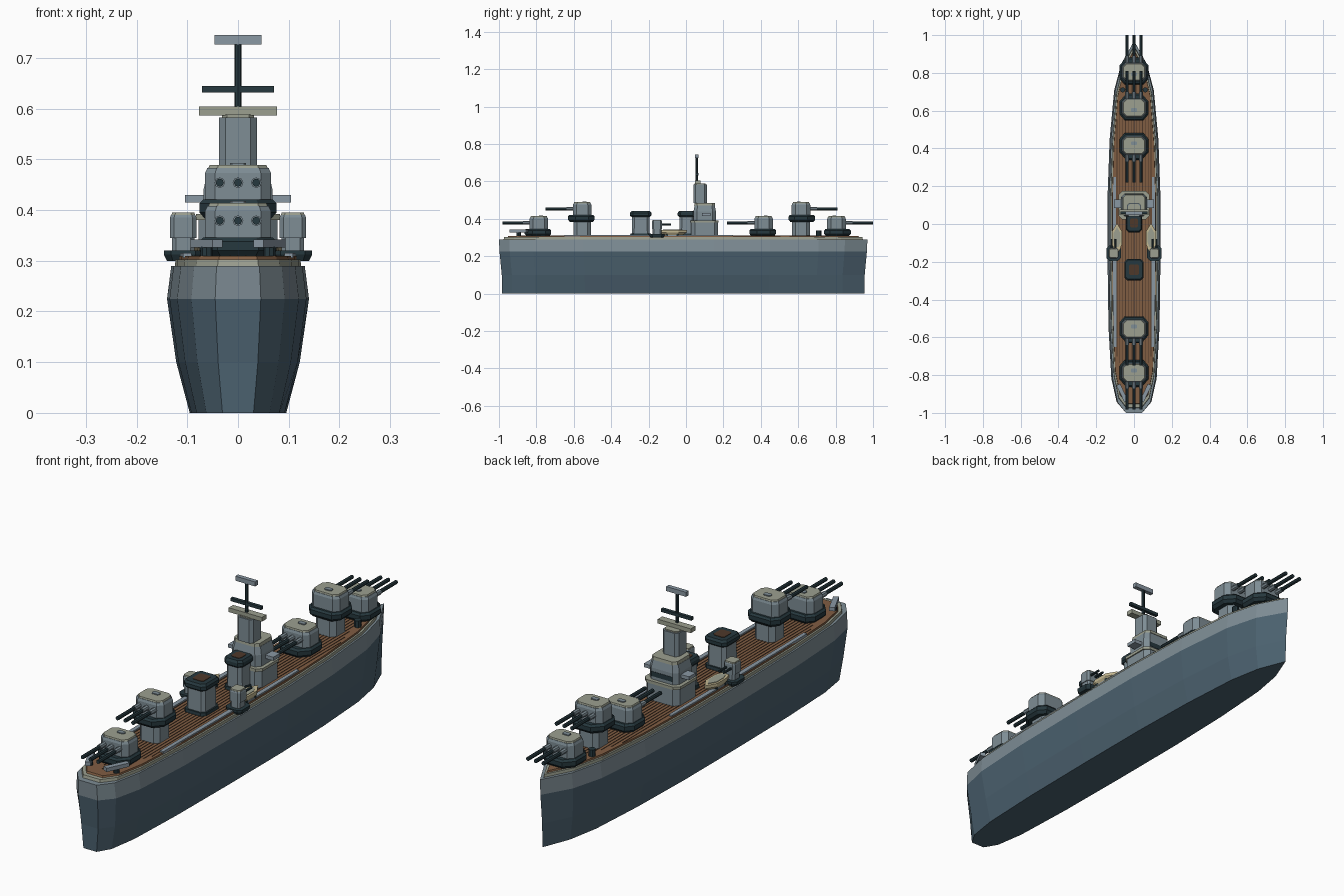
import bpy, bmesh, math
from mathutils import Vector

old = bpy.data.objects.get("Cube")
if old:
    bpy.data.objects.remove(old, do_unlink=True)


def material(name, r, g, b):
    lin = [((c / 255 + 0.055) / 1.055) ** 2.4 for c in (r, g, b)] + [1]
    m = bpy.data.materials.new(name)
    m.use_nodes = True
    m.diffuse_color = lin
    m.node_tree.nodes["Principled BSDF"].inputs["Base Color"].default_value = lin
    return m


HULL = material("slate blue", 76, 98, 112)
GREY = material("ship grey", 126, 141, 149)
ROOF = material("pale stone", 156, 160, 144)
DARK = material("dark slate", 38, 56, 62)
WOOD = material("deck wood", 128, 93, 66)
SEAM = material("dark wood", 78, 56, 42)
CREAM = material("boat cream", 196, 184, 146)
LIGHT = material("light grey", 138, 152, 163)


def finish(name, bm, mats):
    bmesh.ops.recalc_face_normals(bm, faces=bm.faces)
    me = bpy.data.meshes.new(name)
    bm.to_mesh(me)
    bm.free()
    ob = bpy.data.objects.new(name, me)
    for m in mats:
        me.materials.append(m)
    bpy.context.collection.objects.link(ob)
    return ob


def loft(name, rings, mats):
    """Skin a stack of matching rings and cap both ends."""
    bm = bmesh.new()
    rows = [[bm.verts.new(p) for p in ring] for ring in rings]
    n = len(rows[0])
    for a, b in zip(rows, rows[1:]):
        for i in range(n):
            bm.faces.new((a[i], a[(i + 1) % n], b[(i + 1) % n], b[i]))
    bm.faces.new(rows[0])
    bm.faces.new(rows[-1])
    return finish(name, bm, mats)


def prism(name, pts, levels, mat, at=(0, 0), turn=1):
    """Stack a polygon at (z, scale) levels."""
    return loft(name, [[(at[0] + turn * x * s, at[1] + turn * y * s, z)
                        for x, y in pts] for z, s in levels], [mat])


def chamfered(w, d, c):
    """Half width, half depth and corner cut of a rectangle."""
    return [(w, c - d), (w, d - c), (w - c, d), (c - w, d),
            (-w, d - c), (-w, c - d), (c - w, -d), (w - c, -d)]


def box(name, x, y, z, mat, angle=0):
    """Box from its x, y and z ranges, turned about its own centre."""
    cx, cy = sum(x) / 2, sum(y) / 2
    hx, hy = (x[1] - x[0]) / 2, (y[1] - y[0]) / 2
    ca, sa = math.cos(angle), math.sin(angle)
    pts = [(a * ca - b * sa, a * sa + b * ca)
           for a, b in ((-hx, -hy), (hx, -hy), (hx, hy), (-hx, hy))]
    return prism(name, pts, [(z[0], 1), (z[1], 1)], mat, (cx, cy))


def rod(name, a, b, r, mat):
    a, b = Vector(a), Vector(b)
    bpy.ops.mesh.primitive_cylinder_add(vertices=8, radius=r, depth=(b - a).length,
                                        location=(a + b) / 2)
    ob = bpy.context.object
    ob.name = name
    ob.rotation_euler = (b - a).to_track_quat('Z', 'Y').to_euler()
    ob.data.materials.append(mat)
    return ob


# Hull: half outline from stern to bow, mirrored
half = [(.045, -1), (.092, -.945), (.12, -.82), (.135, -.55), (.14, -.2),
        (.14, .15), (.129, .45), (.105, .71), (.068, .85)]
outline = half + [(0, .97)] + [(-x, y) for x, y in reversed(half)]


def ring(z, sx, sy):
    return [(x * sx, y * sy, z) for x, y in outline]


hull = loft("hull", [ring(0, .68, .983), ring(.1, .87, .985), ring(.225, 1, .997),
                     ring(.29, .94, 1)], [HULL, GREY])
for p in hull.data.polygons:
    p.material_index = int(p.center.z > .23)

# Deck edge, wooden deck and plank seams
loft("deck_edge", [ring(.289, .89, .975), ring(.302, .88, .972)], [ROOF])
loft("deck", [ring(.3, .83, .955), ring(.309, .82, .95)], [WOOD])
for i in range(-6, 7):
    x = i * .015
    trim = abs(x) * 2.2
    box("plank_seam", (x - .0015, x + .0015), (-.9 + trim, .85 - trim * 1.5),
        (.308, .3105), SEAM)

# Side walkways
for s in (-1, 1):
    pts = [(s * .092, -.65), (s * .108, -.65), (s * .113, -.2), (s * .113, .05),
           (s * .109, .25), (s * .095, .25)]
    prism("side_walkway", pts, [(.305, 1), (.315, 1)], LIGHT)

RING = [(.05, -.066), (.076, -.035), (.076, .035), (.04, .076),
        (-.04, .076), (-.076, .035), (-.076, -.035), (-.05, -.066)]


def main_turret(y, turn, lift):
    z = .31 + lift
    if lift:
        prism("turret_pedestal", chamfered(.047, .047, .018),
              [(.305, 1), (z + .01, 1)], GREY, (0, y))
    prism("turret_ring", RING, [(z - .002, .86), (z + .01, 1), (z + .028, 1),
                                (z + .036, .9)], DARK, (0, y), turn)
    body = chamfered(.065, .05, .02)
    prism("turret_body", body, [(z + .034, 1), (z + .088, 1), (z + .098, .93)],
          GREY, (0, y), turn)
    prism("turret_roof", body, [(z + .097, .9), (z + .104, .86)], ROOF, (0, y), turn)
    prism("turret_hatch", chamfered(.016, .01, .004),
          [(z + .103, 1), (z + .108, 1)], GREY, (0, y - turn * .012))
    for x in (-.036, 0, .036):
        rod("gun_sleeve", (x, y + turn * .045, z + .069),
            (x, y + turn * .085, z + .069), .0105, GREY)
        rod("gun_barrel", (x, y + turn * .08, z + .069),
            (x, y + turn * .195, z + .069), .008, DARK)


for y, turn, lift in ((.805, 1, 0), (.615, 1, .075), (.415, -1, 0),
                      (-.555, -1, .075), (-.787, -1, 0)):
    main_turret(y, turn, lift)

# Bridge tiers
mid = (0, .1)
prism("bridge_base", chamfered(.078, .072, .02), [(.305, 1), (.38, 1)], GREY, mid)
prism("bridge_lower_roof", chamfered(.083, .075, .02), [(.38, 1), (.392, 1)], ROOF, mid)
prism("bridge_house", chamfered(.068, .06, .018), [(.392, 1), (.44, 1), (.472, .9)],
      GREY, mid)
prism("bridge_upper_roof", chamfered(.06, .056, .015), [(.472, 1), (.485, .97)], ROOF, mid)
box("bridge_wing", (-.105, .105), (.085, .13), (.415, .43), LIGHT)
box("bridge_window_band", (-.05, .05), (.156, .1615), (.405, .425), DARK)
prism("bridge_tower", chamfered(.037, .036, .012), [(.484, 1), (.583, 1)], GREY, (0, .075))
prism("tower_roof", chamfered(.032, .03, .01), [(.582, 1), (.588, 1)], ROOF, (0, .075))

# Mast with rangefinder, yard and aerial
rod("mast", (0, .057, .58), (0, .057, .73), .007, DARK)
box("rangefinder", (-.077, .077), (.048, .078), (.586, .604), ROOF)
box("mast_yard", (-.071, .071), (.052, .066), (.632, .645), DARK)
box("mast_aerial", (-.046, .046), (.048, .066), (.726, .745), LIGHT)

# Funnels
for name, y, w in (("front_funnel", .005, .036), ("rear_funnel", -.242, .043)):
    body = chamfered(w, w + .005, .013)
    prism(name + "_base", body, [(.305, 1.2), (.322, 1.15)], DARK, (0, y))
    prism(name, body, [(.32, 1), (.415, .97)], GREY, (0, y))
    prism(name + "_cap", body, [(.411, 1.05), (.418, 1.2), (.432, 1.2), (.441, 1.05)],
          DARK, (0, y))
    prism(name + "_opening", body, [(.44, .6), (.443, .6)], SEAM, (0, y))

# Parts mirrored on both sides
for s in (-1, 1):
    at = (s * .108, -.155)
    prism("side_gun_ring", chamfered(.038, .04, .014), [(.3, .85), (.312, 1), (.32, 1)],
          DARK, at)
    prism("side_gun_pedestal", chamfered(.022, .024, .008), [(.32, 1), (.346, 1)], GREY, at)
    body = chamfered(.026, .027, .008)
    prism("side_gun_house", body, [(.345, 1), (.385, 1), (.39, .93)], GREY, at)
    prism("side_gun_roof", body, [(.389, .9), (.395, .85)], ROOF, at)
    for dx in (-.011, .011):
        rod("side_gun_barrel", (at[0] + dx, -.135, .37), (at[0] + dx, -.08, .37),
            .005, DARK)

    # Ship's boat: pointed plan with a wooden floor
    boat = [(.012, -.075), (.027, -.035), (.027, .03), (0, .075),
            (-.027, .03), (-.027, -.035), (-.012, -.075)]
    prism("boat", boat, [(.314, .7), (.327, 1), (.34, 1)], CREAM, (s * .09, -.07))
    prism("boat_floor", boat, [(.339, .7), (.342, .7)], ROOF, (s * .09, -.07))
    for y in (-.1, -.045):
        box("boat_cradle", (s * .09 - .024, s * .09 + .024), (y - .005, y + .005),
            (.305, .32), DARK)

    # Stern catapult and foredeck bollard
    rod("catapult_mount", (s * .062, -.895, .3), (s * .062, -.895, .328), .012, DARK)
    box("catapult", (s * .062 - .011, s * .062 + .011), (-.945, -.845), (.326, .342),
        LIGHT, -s * .45)
    rod("bollard", (s * .06, .71, .305), (s * .06, .71, .338), .014, DARK)
